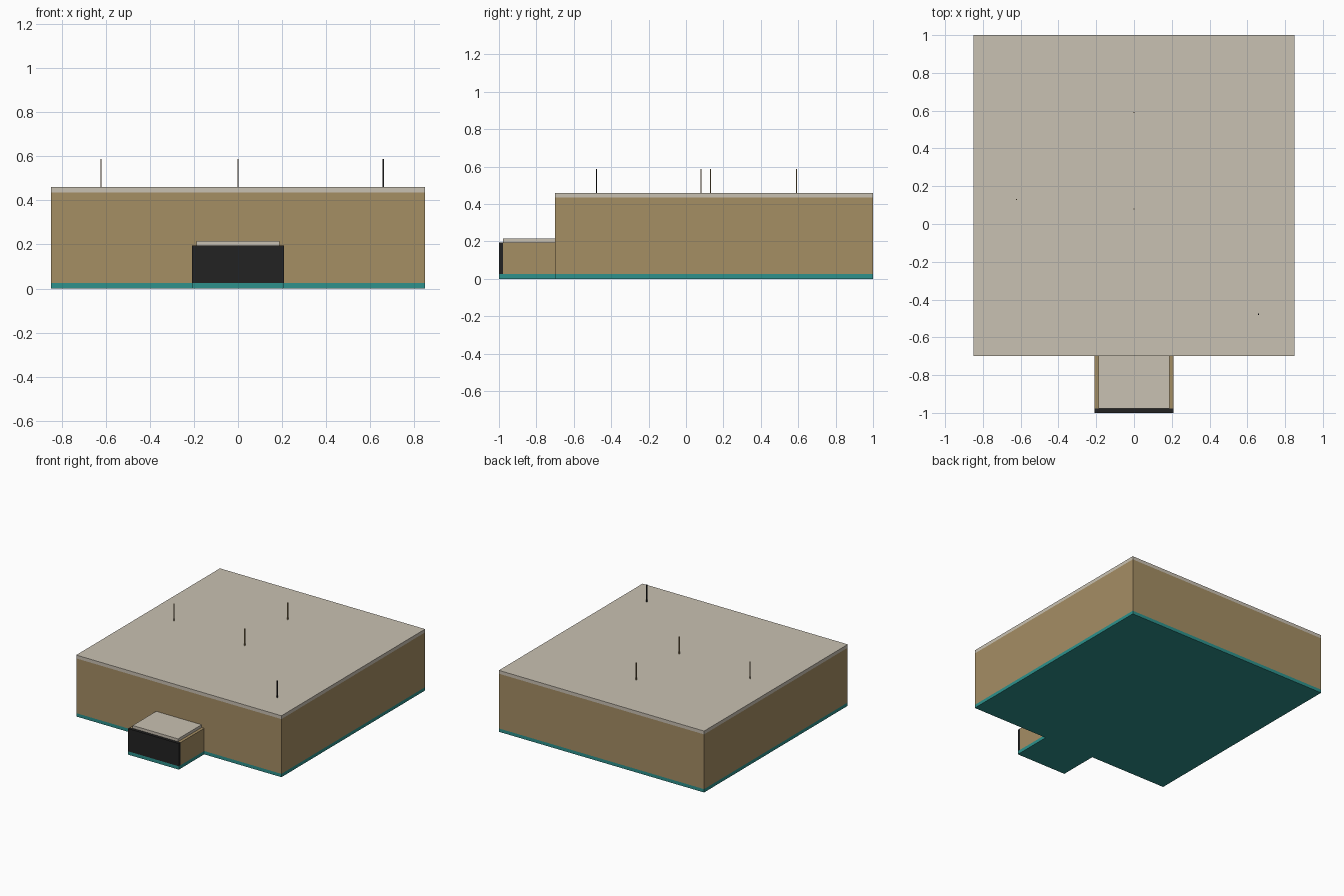
import bpy
import bmesh

if "Cube" in bpy.data.objects:
    bpy.data.objects.remove(bpy.data.objects["Cube"])


def srgb(r, g, b):
    f = lambda c: c / 12.92 if c <= 0.04045 else ((c + 0.055) / 1.055) ** 2.4
    return (f(r / 255), f(g / 255), f(b / 255), 1.0)


def material(name, rgb):
    m = bpy.data.materials.new(name)
    m.diffuse_color = srgb(*rgb)
    m.use_nodes = True
    m.node_tree.nodes["Principled BSDF"].inputs["Base Color"].default_value = m.diffuse_color
    return m


TAN = material("tan wall", (165, 142, 100))
STONE = material("pale roof", (201, 193, 178))
TEAL = material("teal base", (45, 145, 140))
BLACK = material("black", (34, 34, 34))


def finish(name, bm, mat):
    me = bpy.data.meshes.new(name)
    bmesh.ops.recalc_face_normals(bm, faces=bm.faces)
    bm.to_mesh(me)
    bm.free()
    me.materials.append(mat)
    ob = bpy.data.objects.new(name, me)
    bpy.context.collection.objects.link(ob)


def prism(name, outline, z0, z1, mat):
    """Extrude a flat outline from z0 up to z1."""
    bm = bmesh.new()
    face = bm.faces.new([bm.verts.new((x, y, z0)) for x, y in outline])
    top = bmesh.ops.extrude_face_region(bm, geom=[face])["geom"]
    for v in top:
        if isinstance(v, bmesh.types.BMVert):
            v.co.z = z1
    finish(name, bm, mat)


def box(name, x, y0, y1, z0, z1, mat, cx=0.0):
    prism(name, [(cx - x, y0), (cx + x, y0), (cx + x, y1), (cx - x, y1)], z0, z1, mat)


# T-shaped base under the hall and the entrance
prism("base", [(-0.85, -0.7), (-0.21, -0.7), (-0.21, -1), (0.21, -1),
               (0.21, -0.7), (0.85, -0.7), (0.85, 1), (-0.85, 1)], 0, 0.025, TEAL)

# Main hall
box("hall_walls", 0.85, -0.7, 1.0, 0.025, 0.435, TAN)
box("hall_roof", 0.85, -0.7, 1.0, 0.435, 0.46, STONE)

# Entrance block with dark front door and inset roof
box("entrance_walls", 0.21, -0.978, -0.7, 0.025, 0.195, TAN)
box("entrance_door", 0.21, -1.0, -0.978, 0.025, 0.195, BLACK)
box("entrance_roof", 0.188, -0.978, -0.7, 0.195, 0.216, STONE)

# Thin roof masts
masts = [(0, 0.59, TAN), (0, 0.08, TAN), (-0.622, 0.13, TAN), (0.66, -0.478, BLACK)]
for i, (x, y, mat) in enumerate(masts):
    box(f"roof_mast_{i + 1}", 0.003, y - 0.003, y + 0.003, 0.46, 0.588, mat, cx=x)
